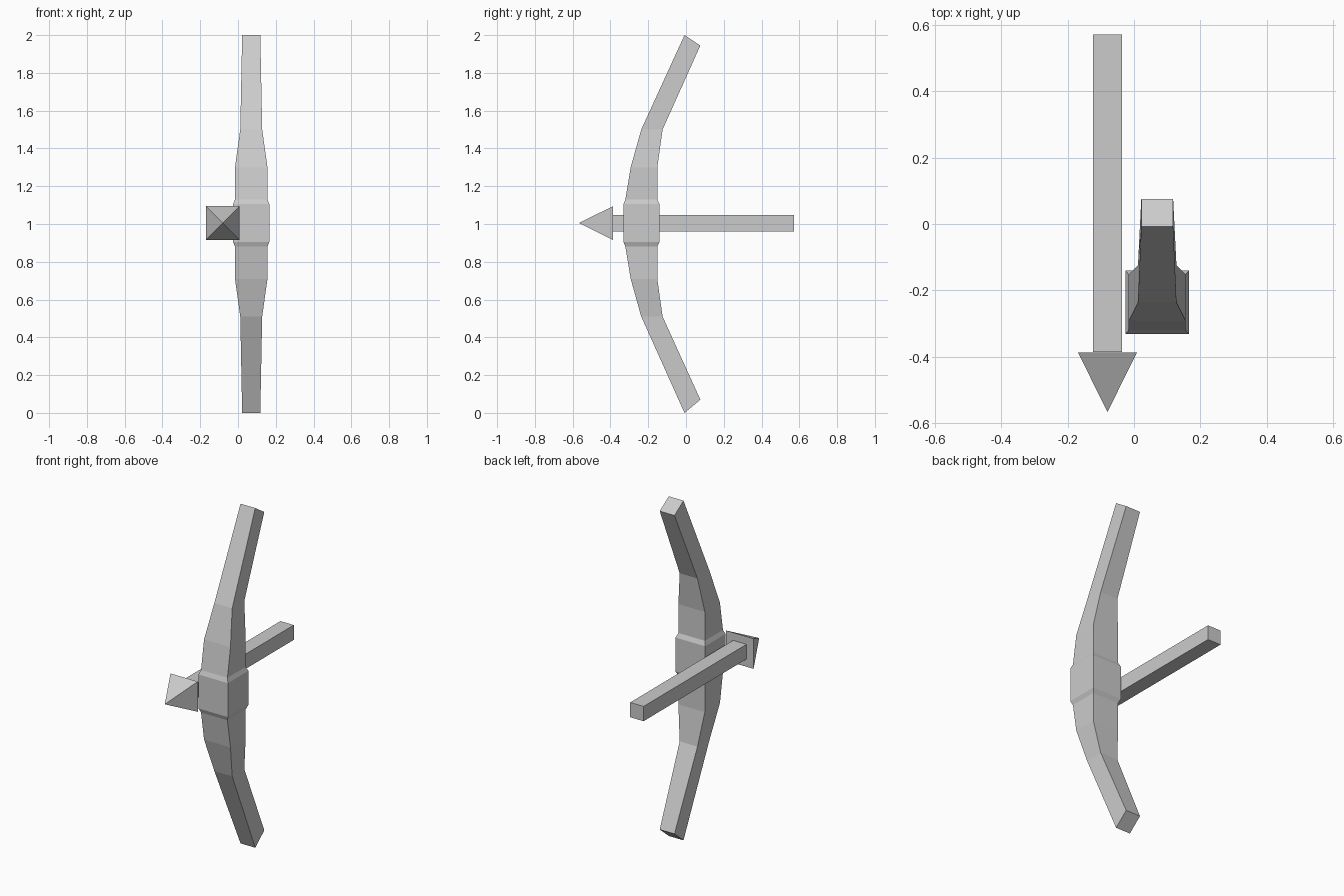
import bpy, bmesh
from mathutils import Matrix

if "Cube" in bpy.data.objects:
    bpy.data.objects.remove(bpy.data.objects["Cube"])

BOW_X, ARROW_X, ARROW_Z = 0.07, -0.08, 1.005


def finish(bm, name, x=0, z=0):
    bmesh.ops.recalc_face_normals(bm, faces=bm.faces)
    mesh = bpy.data.meshes.new(name)
    bm.to_mesh(mesh)
    bm.free()
    ob = bpy.data.objects.new(name, mesh)
    ob.location = (x, 0, z)
    bpy.context.collection.objects.link(ob)
    return ob


def loft(name, sections, x):
    """Four-sided tube through (half width, front y, front z, back y, back z)."""
    bm = bmesh.new()
    rings = [[bm.verts.new(p) for p in
              ((-w, yf, zf), (w, yf, zf), (w, yb, zb), (-w, yb, zb))]
             for w, yf, zf, yb, zb in sections]
    for a, b in zip(rings, rings[1:]):
        for i in range(4):
            j = (i + 1) % 4
            bm.faces.new((a[i], a[j], b[j], b[i]))
    bm.faces.new(rings[0])
    bm.faces.new(rings[-1])
    return finish(bm, name, x)


# Bow: lower limb, thick grip and upper limb as one swept body
loft("bow", [
    (0.048, -0.008, 0.00, 0.076, 0.07),
    (0.058, -0.237, 0.51, -0.124, 0.51),
    (0.086, -0.293, 0.71, -0.152, 0.71),
    (0.086, -0.321, 0.88, -0.152, 0.88),
    (0.096, -0.331, 0.905, -0.140, 0.905),
    (0.096, -0.331, 1.105, -0.140, 1.105),
    (0.086, -0.321, 1.13, -0.152, 1.13),
    (0.086, -0.293, 1.30, -0.152, 1.30),
    (0.058, -0.237, 1.50, -0.124, 1.50),
    (0.048, -0.008, 2.00, 0.076, 1.945),
], BOW_X)

# Arrow shaft: square bar along y
bm = bmesh.new()
bmesh.ops.create_cube(bm, size=1, matrix=Matrix.Translation((0, 0.0925, 0))
                      @ Matrix.Diagonal((0.087, 0.957, 0.087, 1)))
finish(bm, "arrow_shaft", ARROW_X, ARROW_Z)

# Arrow head: square pyramid pointing to the front
bm = bmesh.new()
base = [bm.verts.new((sx * 0.089, -0.387, sz * 0.089))
        for sx, sz in ((-1, -1), (1, -1), (1, 1), (-1, 1))]
tip = bm.verts.new((0, -0.567, 0))
bm.faces.new(base)
for i in range(4):
    bm.faces.new((base[i], base[(i + 1) % 4], tip))
finish(bm, "arrow_head", ARROW_X, ARROW_Z)
